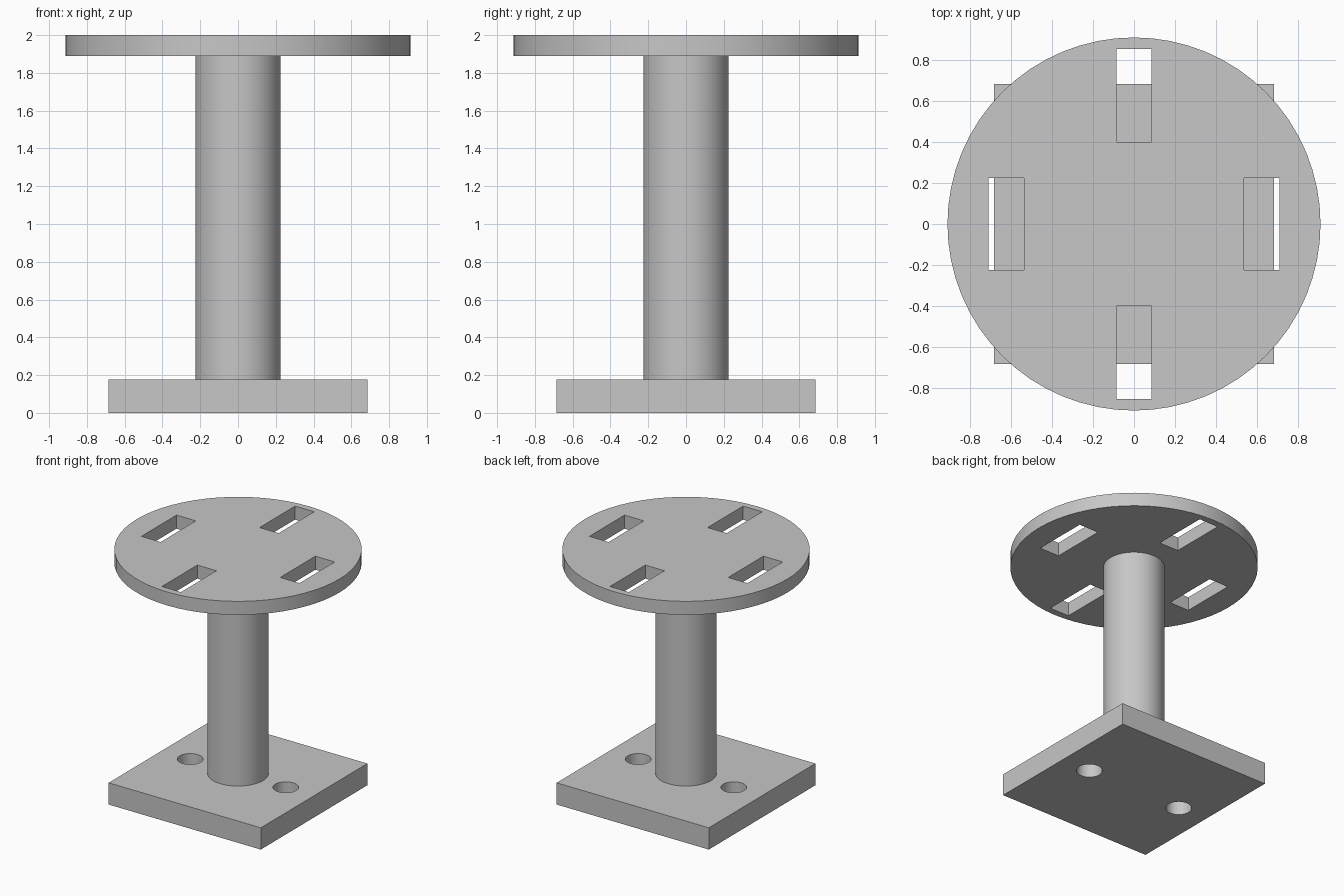
import bpy
import math

if "Cube" in bpy.data.objects:
    bpy.data.objects.remove(bpy.data.objects["Cube"], do_unlink=True)

BASE_HALF, BASE_TOP = 0.685, 0.177
DISC_BOTTOM, DISC_TOP = 1.89, 2.0

grey = bpy.data.materials.new("plain_grey")
grey.use_nodes = True
colour = (0.57, 0.57, 0.57, 1)
grey.diffuse_color = colour
grey.node_tree.nodes["Principled BSDF"].inputs["Base Color"].default_value = colour


def box(name, x, y, z0, z1, half_x, half_y):
    bpy.ops.mesh.primitive_cube_add(size=2, location=(x, y, (z0 + z1) / 2))
    ob = bpy.context.object
    ob.name = name
    ob.scale = (half_x, half_y, (z1 - z0) / 2)
    bpy.ops.object.transform_apply(location=False, rotation=False, scale=True)
    ob.data.materials.append(grey)
    return ob


def cylinder(name, x, z0, z1, radius, sides=64):
    bpy.ops.mesh.primitive_cylinder_add(vertices=sides, radius=radius, depth=z1 - z0,
                                        location=(x, 0, (z0 + z1) / 2))
    ob = bpy.context.object
    ob.name = name
    ob.data.materials.append(grey)
    return ob


def cut(target, cutters):
    # Apply each cut, then discard the cutter
    for cutter in cutters:
        cutter.hide_render = True
        bpy.context.view_layer.objects.active = target
        mod = target.modifiers.new("cut", "BOOLEAN")
        mod.operation = "DIFFERENCE"
        mod.solver = "EXACT"
        mod.object = cutter
        bpy.ops.object.modifier_apply(modifier=mod.name)
        bpy.data.objects.remove(cutter, do_unlink=True)


def smooth(ob):
    bpy.ops.object.select_all(action="DESELECT")
    ob.select_set(True)
    bpy.context.view_layer.objects.active = ob
    bpy.ops.object.shade_smooth_by_angle(angle=math.radians(30))


# Square foot with two bolt holes
base = box("base_plate", 0, 0, 0, BASE_TOP, BASE_HALF, BASE_HALF)
cut(base, [cylinder("bolt_hole_cutter", s * 0.43, -0.1, BASE_TOP + 0.1, 0.095, 48)
           for s in (-1, 1)])

# Central column
column = cylinder("column", 0, BASE_TOP, DISC_BOTTOM, 0.226)

# Round top with four slots running front to back
disc = cylinder("top_disc", 0, DISC_BOTTOM, DISC_TOP, 0.912)
slots = []
for s in (-1, 1):
    slots.append(box("side_slot_cutter", s * 0.625, 0, 1.8, 2.1, 0.087, 0.226))
    slots.append(box("end_slot_cutter", 0, s * 0.628, 1.8, 2.1, 0.086, 0.228))
cut(disc, slots)

for part in (base, column, disc):
    smooth(part)
